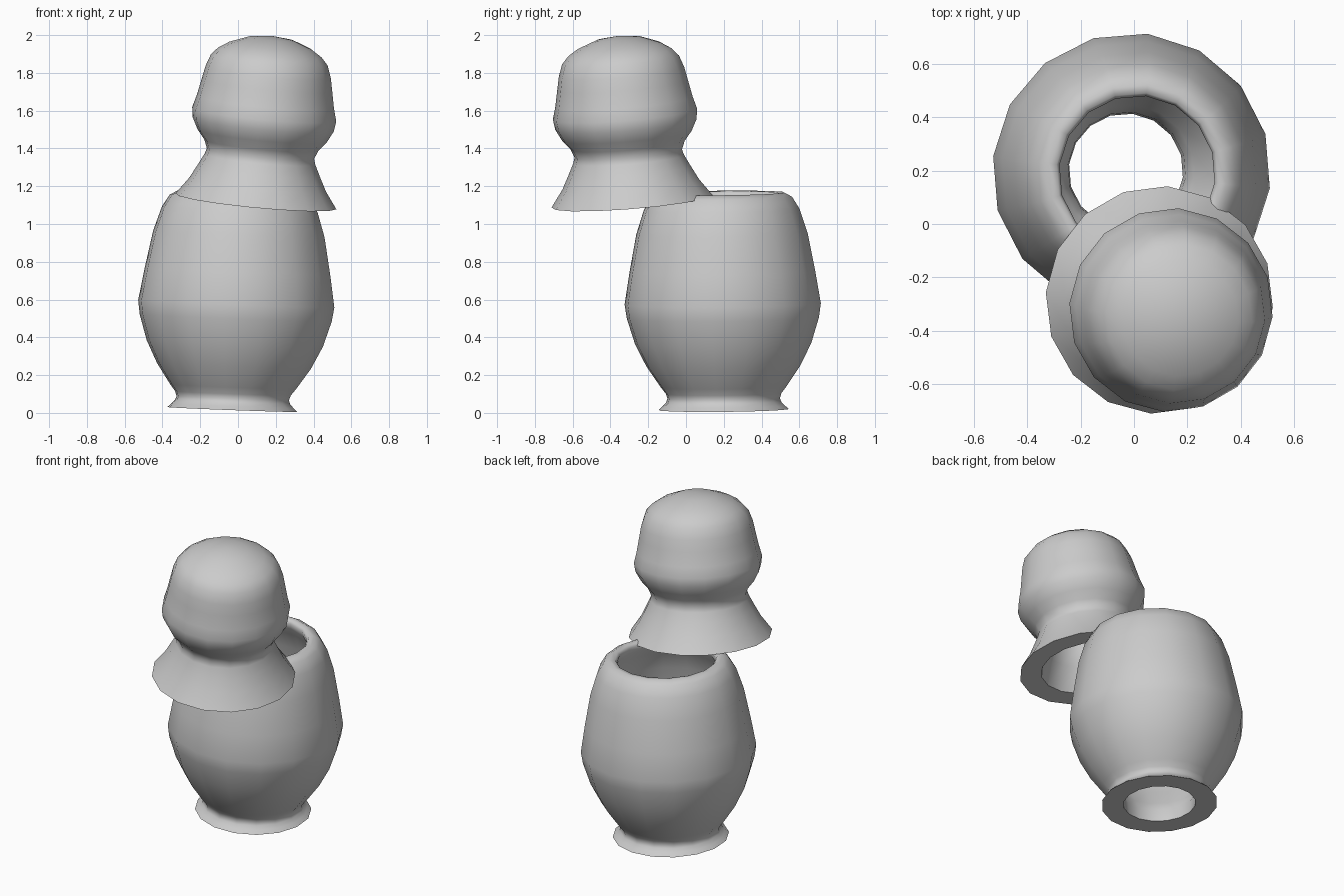
import bpy, bmesh, math
from mathutils import Vector, Matrix

if "Cube" in bpy.data.objects:
    bpy.data.objects.remove(bpy.data.objects["Cube"])

SIDES = 16

grey = bpy.data.materials.new("plain_grey")
grey.diffuse_color = (0.6, 0.6, 0.6, 1)
grey.use_nodes = True
grey.node_tree.nodes["Principled BSDF"].inputs["Base Color"].default_value = grey.diffuse_color


def lathe(name, outer, inner, base, axis, offset, closed):
    """Spin a hollow wall (outer going up, inner going down) round a tilted axis."""
    profile = outer + inner
    turn = Vector((0, 0, 1)).rotation_difference(Vector(axis)).to_matrix().to_4x4()
    place = Matrix.Translation(base) @ turn
    bm = bmesh.new()
    rings = []
    for r, h in profile:
        if r == 0:
            rings.append([bm.verts.new(place @ Vector((0, 0, h)))] * SIDES)
            continue
        ring = []
        for i in range(SIDES):
            a = math.radians(offset) + math.tau * i / SIDES
            ring.append(bm.verts.new(place @ Vector((r * math.cos(a), r * math.sin(a), h))))
        rings.append(ring)
    for k in range(len(rings)):
        if closed and k == len(outer) - 1:
            continue                      # the two poles are not joined
        lo, hi = rings[k], rings[(k + 1) % len(rings)]
        for i in range(SIDES):
            j = (i + 1) % SIDES
            corners = list(dict.fromkeys((lo[i], lo[j], hi[j], hi[i])))
            bm.faces.new(corners)
    bmesh.ops.recalc_face_normals(bm, faces=bm.faces)
    mesh = bpy.data.meshes.new(name)
    bm.to_mesh(mesh)
    bm.free()
    mesh.materials.append(grey)
    obj = bpy.data.objects.new(name, mesh)
    bpy.context.collection.objects.link(obj)
    bpy.ops.object.select_all(action='DESELECT')
    obj.select_set(True)
    bpy.context.view_layer.objects.active = obj
    bpy.ops.object.shade_smooth_by_angle(angle=math.radians(58))
    return obj


# Jar body: bulging tube with a flared foot, open at both ends
lathe("jar_body",
      [(0.347, 0.0), (0.325, 0.02), (0.306, 0.04), (0.300, 0.06), (0.308, 0.085),
       (0.335, 0.12), (0.41, 0.23), (0.47, 0.35), (0.512, 0.485), (0.523, 0.56),
       (0.495, 0.73), (0.457, 0.93), (0.415, 1.06), (0.375, 1.125),
       (0.335, 1.147), (0.305, 1.144)],
      [(0.293, 1.125), (0.30, 1.09), (0.34, 1.03), (0.38, 0.92), (0.42, 0.73),
       (0.445, 0.56), (0.435, 0.50), (0.39, 0.37), (0.33, 0.26), (0.25, 0.14),
       (0.222, 0.08), (0.215, 0.0)],
      (-0.03, 0.20, 0.018), (0.037, -0.01, 1), 15.9, False)

# Lid: domed knob on a flared skirt, hollow and open underneath
lathe("jar_lid",
      [(0.429, 0.0), (0.364, 0.09), (0.325, 0.165), (0.295, 0.225), (0.286, 0.255),
       (0.304, 0.30), (0.345, 0.35), (0.376, 0.41), (0.384, 0.465), (0.366, 0.53),
       (0.348, 0.62), (0.334, 0.69), (0.311, 0.755), (0.275, 0.795), (0.22, 0.83),
       (0.12, 0.868), (0, 0.883)],
      [(0, 0.80), (0.12, 0.785), (0.21, 0.74), (0.26, 0.66), (0.285, 0.55),
       (0.30, 0.465), (0.28, 0.41), (0.225, 0.33), (0.21, 0.255), (0.245, 0.15),
       (0.30, 0.0)],
      (0.095, -0.285, 1.12), (0.095, -0.082, 1), 18.5, True)
